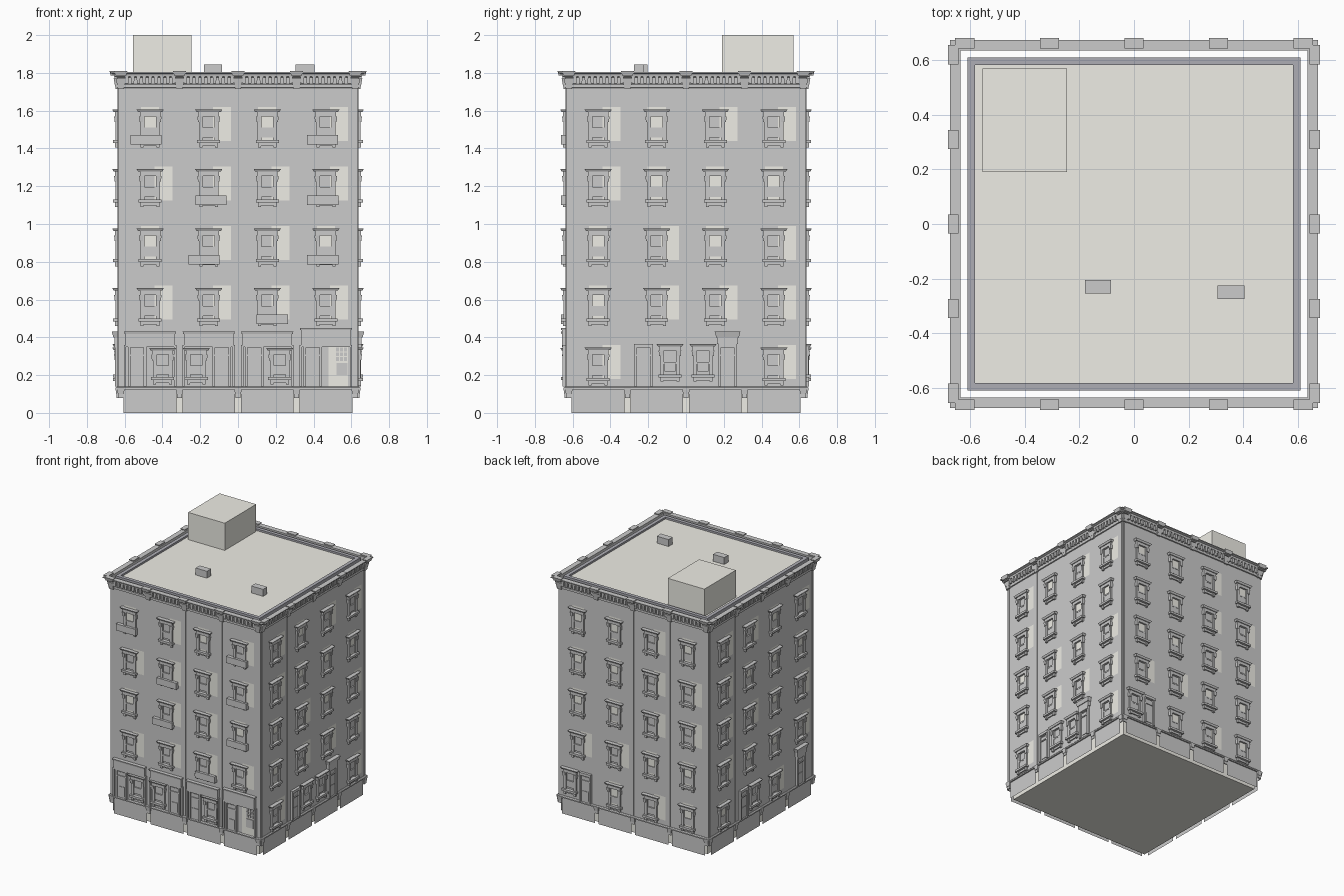
import bpy, bmesh, random
from mathutils import Matrix, Vector

if "Cube" in bpy.data.objects:
    bpy.data.objects.remove(bpy.data.objects["Cube"])

random.seed(4)
W = 0.635                                   # distance of the wall skin from the centre
BAYS = [-0.465, -0.155, 0.155, 0.465]
SILLS = [0.18, 0.495, 0.81, 1.125, 1.44]    # window bottoms per storey


def material(name, rgb):
    m = bpy.data.materials.new(name)
    m.diffuse_color = (*rgb, 1.0)
    m.use_nodes = True
    m.node_tree.nodes["Principled BSDF"].inputs["Base Color"].default_value = m.diffuse_color
    return m


STONE = material("pale_stone", (0.86, 0.85, 0.79))
SLATE = material("slate", (0.42, 0.42, 0.46))


def finish(name, bm, mat=None):
    bmesh.ops.recalc_face_normals(bm, faces=bm.faces)
    me = bpy.data.meshes.new(name)
    bm.to_mesh(me)
    bm.free()
    if mat:
        me.materials.append(mat)
    ob = bpy.data.objects.new(name, me)
    bpy.context.collection.objects.link(ob)
    return ob


def box(bm, side, u0, u1, d0, d1, z0, z1, flare=0.0):
    """Box on a facade: u along the wall, d outward, flare widens the top."""
    rot = Matrix.Rotation(side * 1.5707963268, 4, 'Z')
    v = []
    for z, f in ((z0, 0.0), (z1, flare)):
        for u, d in ((u0 - f, d0), (u1 + f, d0), (u1 + f, d1 + f), (u0 - f, d1 + f)):
            v.append(bm.verts.new(rot @ Vector((u, -d, z))))
    for f in ((0, 1, 2, 3), (4, 5, 6, 7), (0, 1, 5, 4), (1, 2, 6, 5), (2, 3, 7, 6), (3, 0, 4, 7)):
        bm.faces.new([v[i] for i in f])


def card(bm, side, u0, u1, d, z0, z1):
    """Single flat pane on a facade."""
    rot = Matrix.Rotation(side * 1.5707963268, 4, 'Z')
    bm.faces.new([bm.verts.new(rot @ Vector((u, -d, z)))
                  for u, z in ((u0, z0), (u1, z0), (u1, z1), (u0, z1))])


def ring(name, profile, closed=True, mat=None):
    """Sweep a (distance, height) profile around the square plan with mitred corners."""
    bm = bmesh.new()
    loops = [[bm.verts.new((sx * d, sy * d, z)) for d, z in profile]
             for sx, sy in ((-1, -1), (1, -1), (1, 1), (-1, 1))]
    n = len(profile)
    for i in range(4):
        a, b = loops[i], loops[(i + 1) % 4]
        for j in range(n if closed else n - 1):
            k = (j + 1) % n
            bm.faces.new((a[j], b[j], b[k], a[k]))
    return finish(name, bm, mat)


def block(name, x0, x1, y0, y1, z0, z1, mat=None):
    bm = bmesh.new()
    box(bm, 0, x0, x1, -y0, -y1, z0, z1)
    return finish(name, bm, mat)


def window(bm, s, c, z, sc=1.0):
    """Sash window with side jambs, bracketed hood and sill."""
    h = 0.13 * sc
    for m in (-1, 1):
        box(bm, s, c + m * 0.041 - 0.01, c + m * 0.041 + 0.01, W, 0.648, z, z + h)
        box(bm, s, c + m * 0.048 - 0.009, c + m * 0.048 + 0.009, W, 0.653, z + h - 0.03, z + h, 0.003)
        box(bm, s, c + m * 0.042 - 0.008, c + m * 0.042 + 0.008, W, 0.650, z - 0.035, z - 0.012)
    box(bm, s, c - 0.055, c + 0.055, W, 0.652, z + h, z + h + 0.022)
    box(bm, s, c - 0.064, c + 0.064, W, 0.658, z + h + 0.022, z + h + 0.036, 0.008)
    box(bm, s, c - 0.061, c + 0.061, W, 0.661, z - 0.012, z + 0.004)
    box(bm, s, c - 0.05, c + 0.05, W, 0.644, z - 0.028, z - 0.012)
    # lower and upper sash
    box(bm, s, c - 0.031, c + 0.031, W, 0.645, z + 0.06 * sc, z + 0.07 * sc)
    box(bm, s, c - 0.03, c + 0.03, W, 0.643, z + 0.018, z + 0.06 * sc)


def door(bm, s, c, hooded=False):
    """Framed door with a panel, transom and optional hood."""
    for m in (-1, 1):
        box(bm, s, c + m * 0.042 - 0.007, c + m * 0.042 + 0.007, W, 0.652, 0.14, 0.35)
    box(bm, s, c - 0.049, c + 0.049, W, 0.655, 0.345, 0.365)
    box(bm, s, c - 0.035, c + 0.035, W, 0.641, 0.14, 0.335)
    box(bm, s, c - 0.026, c + 0.026, W, 0.645, 0.155, 0.225)
    box(bm, s, c - 0.036, c + 0.036, W, 0.647, 0.30, 0.308)
    card(bm, s, c - 0.026, c + 0.026, 0.644, 0.235, 0.295)
    if hooded:
        box(bm, s, c - 0.055, c + 0.055, W, 0.655, 0.365, 0.40)
        box(bm, s, c - 0.06, c + 0.06, W, 0.660, 0.40, 0.43, 0.008)


# Inner core, parapet and roof items
block("building_core", -0.605, 0.605, -0.605, 0.605, 0.0, 1.792, STONE)
ring("roof_parapet", [(0.61, 1.775), (0.61, 1.806), (0.583, 1.806), (0.583, 1.775)], mat=SLATE)
block("roof_stair_house", -0.555, -0.245, 0.19, 0.57, 1.785, 2.0, STONE)
block("roof_vent_left", -0.18, -0.085, -0.255, -0.205, 1.785, 1.845)
block("roof_vent_right", 0.305, 0.405, -0.275, -0.225, 1.785, 1.845)

# Outer wall skin, base band and cornice
ring("outer_wall", [(W, 0.13), (W, 1.78)], closed=False)
ring("base_band", [(W, 0.125), (0.645, 0.125), (0.645, 0.134), (0.639, 0.141), (W, 0.141)])
ring("cornice", [(W, 1.72), (0.643, 1.722), (0.643, 1.738), (0.639, 1.742), (0.639, 1.776),
                 (0.655, 1.78), (0.658, 1.793), (0.674, 1.798), (0.674, 1.804), (W, 1.804)])

# Facade layout: which bays hold shopfronts, and which wall panels are shifted
SHOPS = [{0, 1, 2, 3}, {1, 2}, {0}, {1, 3}]
SHIFTED = {0: ["1111", "1111", "0110", "1111", "0101"],
           1: ["1001", "0111", "0101", "1000", "1011"]}
names = ["front", "right", "back", "left"]

for s, side in enumerate(names):
    # Base panels: flat cards with gaps between bays
    bm = bmesh.new()
    for c in BAYS:
        card(bm, s, c - 0.14, c + 0.14, W, 0.0, 0.13)
    finish(side + "_base_panels", bm)

    # Pier bases, seams, cornice brackets and caps on the bay lines
    bm = bmesh.new()
    for u in (-0.62, -0.31, 0.0, 0.31, 0.62):
        box(bm, s, u - 0.014, u + 0.014, W, 0.642, 0.08, 0.10)
        box(bm, s, u - 0.016, u + 0.016, W, 0.645, 0.10, 0.135, 0.004)
        box(bm, s, u - 0.003, u + 0.003, W, 0.6375, 0.14, 1.72)
        box(bm, s, u - 0.016, u + 0.016, W, 0.648, 1.715, 1.735, 0.003)
        box(bm, s, u - 0.02, u + 0.02, W, 0.652, 1.735, 1.77, 0.006)
        box(bm, s, u - 0.028, u + 0.028, 0.643, 0.674, 1.785, 1.811, 0.007)
    finish(side + "_piers_and_caps", bm)
    bm = bmesh.new()
    for i in range(-20, 21):
        u = i * 0.031
        if i % 10:
            box(bm, s, u - 0.008, u + 0.008, W, 0.652, 1.745, 1.78, 0.002)
    finish(side + "_cornice_brackets", bm)

    # Windows and the pale panels next to or behind them
    wins, panels = bmesh.new(), bmesh.new()
    for r, z in enumerate(SILLS):
        for b, c in enumerate(BAYS):
            if r == 0 and b in SHOPS[s]:
                continue
            window(wins, s, c, z)
            shift = int(SHIFTED[s][r][b]) if s in SHIFTED else random.choice((0, 1))
            p = c + 0.07 * shift
            card(panels, s, p - 0.048, p + 0.048, W + 0.004, z, z + 0.18)
    finish(side + "_windows", wins)
    finish(side + "_wall_panels", panels, STONE)

# Front shopfronts: surround, sign board, door and display window
shop, shutter = bmesh.new(), bmesh.new()
for i, c in enumerate(BAYS):
    top = 0.45 if i == 3 else 0.43
    for m in (-1, 1):
        box(shop, 0, c + m * 0.133 - 0.006, c + m * 0.133 + 0.006, W, 0.653, 0.14, 0.36)
    box(shop, 0, c - 0.131, c + 0.131, W, 0.656, 0.35, top - 0.012)
    box(shop, 0, c - 0.135, c + 0.135, W, 0.660, top - 0.012, top, 0.003)
    m = (-1, 1, -1, -1)[i]
    door(shop, 0, c + m * 0.069)
    if i < 3:
        window(shop, 0, c - m * 0.066, 0.185, 0.95)
    else:
        # shutter with small panes
        card(shutter, 0, c + 0.015, c + 0.118, 0.639, 0.14, 0.35)
        for r in range(3):
            for k in range(3):
                u = c + 0.062 + k * 0.021
                box(shop, 0, u - 0.008, u + 0.008, W, 0.643, 0.275 + r * 0.025, 0.295 + r * 0.025)
        box(shop, 0, c + 0.056, c + 0.114, W, 0.645, 0.20, 0.265)
finish("front_shopfronts", shop)
finish("front_shutter", shutter, STONE)

# Doors and narrow windows on the other sides: side, bay, door offset, hooded
doors = bmesh.new()
for s, b, off, hooded in ((1, 1, -0.07, False), (1, 2, 0.065, True), (2, 0, 0.065, False),
                          (3, 1, -0.065, False), (3, 3, 0.0, True)):
    door(doors, s, BAYS[b] + off, hooded)
    if off:
        window(doors, s, BAYS[b] - off, 0.20)
finish("side_entrances", doors)

# Shallow planter boxes below some front windows
planters = bmesh.new()
for c, z in ((-0.487, 1.42), (0.447, 1.42), (-0.143, 1.10), (0.449, 1.10),
             (-0.18, 0.785), (0.449, 0.785), (0.182, 0.47)):
    box(planters, 0, c - 0.083, c + 0.083, W, 0.662, z, z + 0.05)
finish("front_planters", planters)
